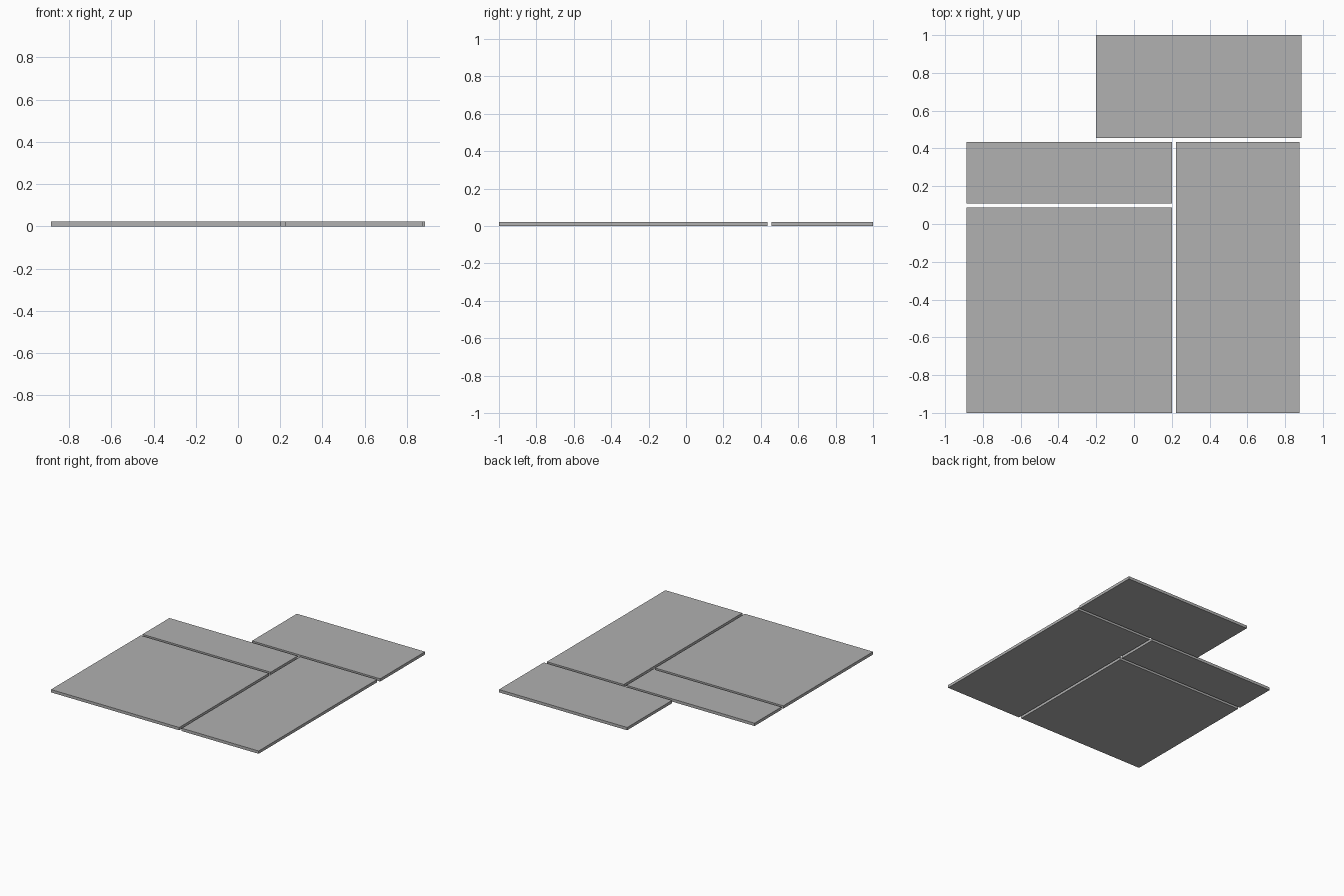
import bpy

if "Cube" in bpy.data.objects:
    bpy.data.objects.remove(bpy.data.objects["Cube"])

# Slab layout on a unit grid of 1840 units overall depth, 1630 overall width
S = 2 / 1840
THICK = 20

# Mid-grey stone
stone = bpy.data.materials.new("grey_stone")
stone.diffuse_color = (0.44, 0.44, 0.44, 1)
stone.use_nodes = True
stone.node_tree.nodes["Principled BSDF"].inputs["Base Color"].default_value = stone.diffuse_color


def slab(name, x0, y0, width, depth):
    """Flat rectangular slab placed by its front left corner."""
    bpy.ops.mesh.primitive_cube_add(size=1)
    ob = bpy.context.object
    ob.name = name
    ob.location = ((x0 + width / 2 - 815) * S, (y0 + depth / 2 - 920) * S, THICK * S / 2)
    ob.scale = (width * S, depth * S, THICK * S)
    bpy.ops.object.transform_apply(location=False, rotation=False, scale=True)
    ob.data.materials.append(stone)
    return ob


# Four paving slabs separated by narrow joints
slab("large_square_slab", 0, 0, 1000, 1000)
slab("narrow_strip_slab", 0, 1020, 1000, 300)
slab("long_side_slab", 1020, 0, 600, 1320)
slab("back_offset_slab", 630, 1340, 1000, 500)
